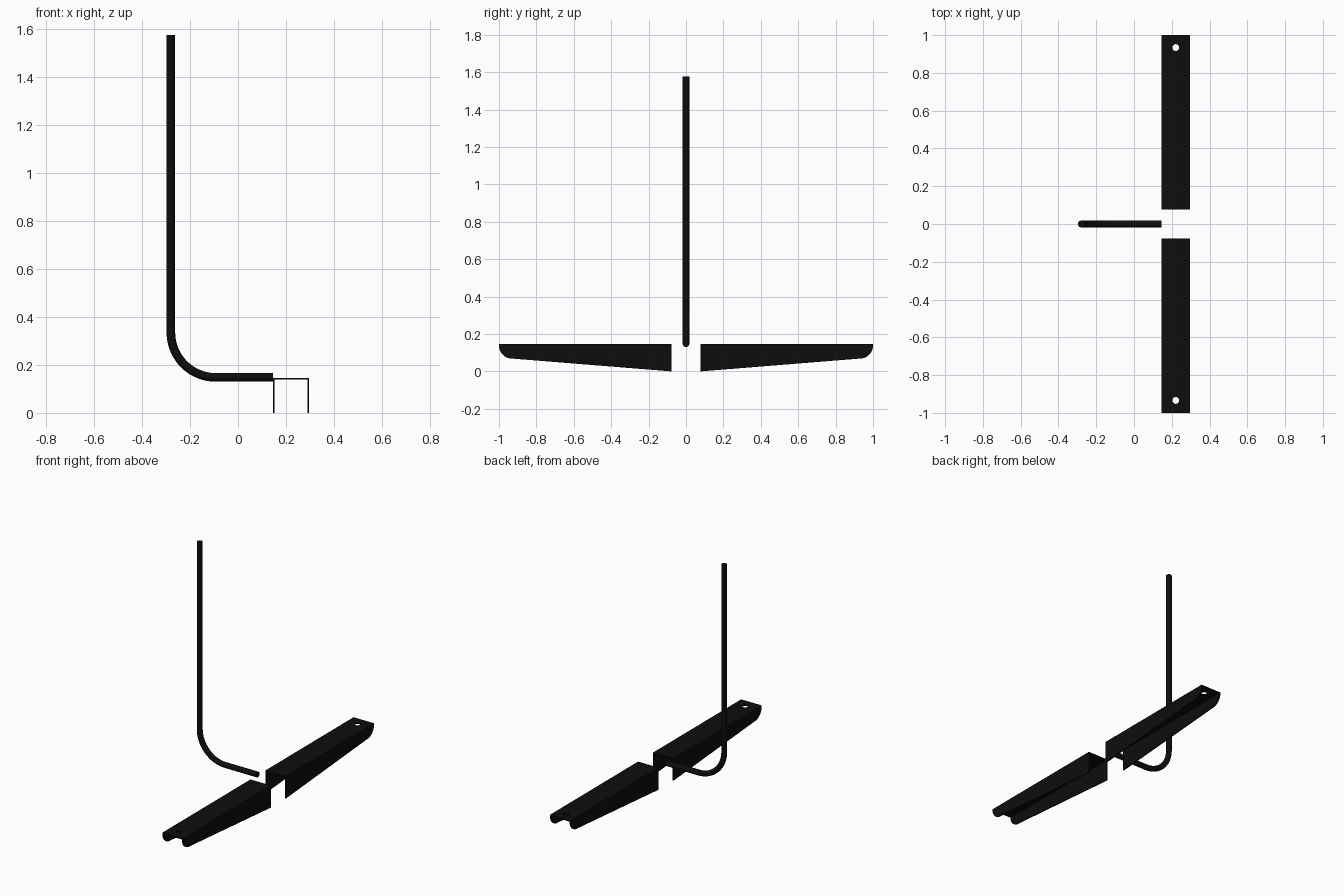
import bpy, bmesh, math
from mathutils import Vector

if "Cube" in bpy.data.objects:
    bpy.data.objects.remove(bpy.data.objects["Cube"])

black = bpy.data.materials.new("black_paint")
black.diffuse_color = (0.004, 0.004, 0.004, 1)
black.use_nodes = True
black.node_tree.nodes["Principled BSDF"].inputs["Base Color"].default_value = black.diffuse_color

X0, X1, TOP, WALL = 0.146, 0.296, 0.146, 0.007


def prism(name, outline, direction):
    """Extrude a closed 3D outline along a direction."""
    bm = bmesh.new()
    face = bm.faces.new([bm.verts.new(p) for p in outline])
    ext = bmesh.ops.extrude_face_region(bm, geom=[face])["geom"]
    bmesh.ops.translate(bm, vec=Vector(direction),
                        verts=[v for v in ext if isinstance(v, bmesh.types.BMVert)])
    bmesh.ops.recalc_face_normals(bm, faces=bm.faces)
    mesh = bpy.data.meshes.new(name)
    bm.to_mesh(mesh)
    bm.free()
    ob = bpy.data.objects.new(name, mesh)
    bpy.context.collection.objects.link(ob)
    return ob


def smooth(ob):
    bpy.ops.object.select_all(action='DESELECT')
    ob.select_set(True)
    bpy.context.view_layer.objects.active = ob
    bpy.ops.object.shade_smooth_by_angle(angle=math.radians(30))


def channel(name, s):
    # Tapered side profile with a rounded outer lower corner
    r, y_arc, z_arc = 0.07, 0.93, 0.138
    side = [(0.078, TOP), (0.078, 0.0)]
    for i in range(11):
        a = math.radians(-94 + 94 * i / 10)
        side.append((y_arc + r * math.cos(a), z_arc + r * math.sin(a)))
    side.append((1.0, TOP))
    ob = prism(name, [(X0, s * y, z) for y, z in side], (X1 - X0, 0, 0))

    # Open the underside and both ends
    zi = TOP - WALL
    inner = prism("inner_cutter", [(X0 + WALL, -1.2, -0.1), (X1 - WALL, -1.2, -0.1),
                                   (X1 - WALL, -1.2, zi), (X0 + WALL, -1.2, zi)], (0, 2.4, 0))
    # Round bolt hole near the outer end
    ring = [(0.221 + 0.018 * math.cos(t * math.tau / 32),
             s * 0.934 + 0.018 * math.sin(t * math.tau / 32), 0.1) for t in range(32)]
    hole = prism("hole_cutter", ring, (0, 0, 0.1))

    for cutter in (inner, hole):
        m = ob.modifiers.new("cut", 'BOOLEAN')
        m.operation, m.solver, m.object = 'DIFFERENCE', 'EXACT', cutter
    bpy.context.view_layer.update()
    mesh = bpy.data.meshes.new_from_object(
        ob.evaluated_get(bpy.context.evaluated_depsgraph_get()))
    ob.modifiers.clear()
    ob.data = mesh
    for cutter in (inner, hole):
        bpy.data.objects.remove(cutter)
    mesh.materials.clear()
    mesh.materials.append(black)
    smooth(ob)


channel("arm_channel_front", -1)
channel("arm_channel_back", 1)

# Bent round post: upright, quarter bend, short foot
R, PX, PZ = 0.187, -0.28, 0.148
path = [(PX, 0, 1.576)]
for i in range(17):
    a = math.pi + math.pi / 2 * i / 16
    path.append((PX + R + R * math.cos(a), 0, PZ + R + R * math.sin(a)))
path.append((X0, 0, PZ))
curve = bpy.data.curves.new("bent_post", 'CURVE')
curve.dimensions = '3D'
curve.bevel_depth = 0.018
curve.bevel_resolution = 6
curve.use_fill_caps = True
spline = curve.splines.new('POLY')
spline.points.add(len(path) - 1)
for p, co in zip(spline.points, path):
    p.co = (*co, 1)
tmp = bpy.data.objects.new("post_path", curve)
bpy.context.collection.objects.link(tmp)
bpy.context.view_layer.update()
mesh = bpy.data.meshes.new_from_object(
    tmp.evaluated_get(bpy.context.evaluated_depsgraph_get()))
bpy.data.objects.remove(tmp)
post = bpy.data.objects.new("bent_post", mesh)
bpy.context.collection.objects.link(post)
mesh.materials.clear()
mesh.materials.append(black)
smooth(post)
